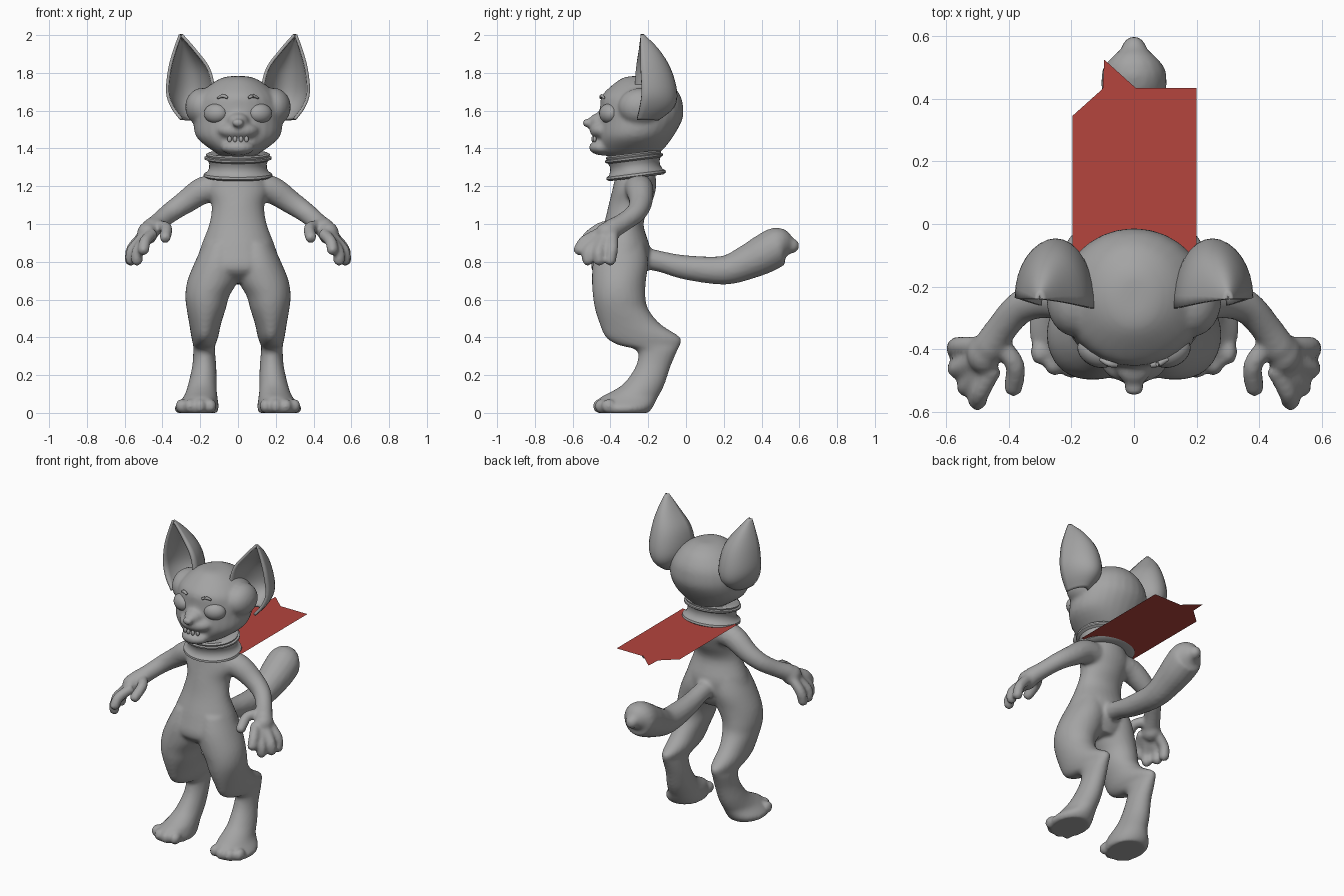
import bpy, bmesh, math
from mathutils import Vector, Matrix

if "Cube" in bpy.data.objects:
    bpy.data.objects.remove(bpy.data.objects["Cube"])

def material(name, col):
    m = bpy.data.materials.new(name)
    m.diffuse_color = (*col, 1)
    m.use_nodes = True
    m.node_tree.nodes["Principled BSDF"].inputs["Base Color"].default_value = m.diffuse_color
    return m

GREY = material("grey_fur", (0.37, 0.37, 0.37))
RED = material("red_cloth", (0.46, 0.058, 0.048))

def finish(bm, name, mat, smooth=True, angle=50):
    bmesh.ops.recalc_face_normals(bm, faces=bm.faces[:])
    me = bpy.data.meshes.new(name)
    bm.to_mesh(me)
    bm.free()
    me.materials.append(mat)
    for p in me.polygons:
        p.use_smooth = smooth
    if smooth:
        me.set_sharp_from_angle(angle=math.radians(angle))
    ob = bpy.data.objects.new(name, me)
    bpy.context.collection.objects.link(ob)
    return ob

def spline(pts, n=4):
    """Catmull-Rom interpolation of tuples of any length."""
    v = [Vector(p) for p in pts]
    out = []
    for i in range(len(v) - 1):
        a, b, c, d = v[max(i - 1, 0)], v[i], v[i + 1], v[min(i + 2, len(v) - 1)]
        for k in range(n):
            t = k / n
            out.append(0.5 * (2 * b + (c - a) * t + (2 * a - 5 * b + 4 * c - d) * t * t
                              + (3 * b - a - 3 * c + d) * t ** 3))
    return out + [v[-1]]

def skin(bm, rings):
    rows = [[bm.verts.new(p) for p in r] for r in rings]
    n = len(rows[0])
    for a, b in zip(rows, rows[1:]):
        for i in range(n):
            bm.faces.new((a[i], a[(i + 1) % n], b[(i + 1) % n], b[i]))
    bm.faces.new(rows[0])
    bm.faces.new(rows[-1])

def stack(bm, rows, s=1, n=28):
    """Horizontal ellipses: z, x min, x max, y front, y back."""
    rings = []
    for z, x0, x1, y0, y1 in spline(rows):
        rings.append([(s * ((x0 + x1) / 2 + (x1 - x0) / 2 * math.cos(2 * math.pi * i / n)),
                       (y0 + y1) / 2 + (y1 - y0) / 2 * math.sin(2 * math.pi * i / n), z)
                      for i in range(n)])
    skin(bm, rings)

def ball(bm, c, r, s=1, rz=0):
    m = (Matrix.Translation((s * c[0], c[1], c[2])) @ Matrix.Rotation(s * rz, 4, 'Z')
         @ Matrix.Diagonal((*r, 1)))
    bmesh.ops.create_uvsphere(bm, u_segments=24, v_segments=14, radius=1, matrix=m)

def tube(bm, pts, s=1, n=16):
    """Round limb along x, y, z, radius with a rounded tip."""
    P = spline([(s * p[0], *p[1:]) for p in pts])
    rings = []
    for i, p in enumerate(P):
        d = (P[min(i + 1, len(P) - 1)] - P[max(i - 1, 0)]).to_3d().normalized()
        u = d.cross(Vector((1, 0.2, 0.1))).normalized()
        w = d.cross(u)
        rings.append([p.to_3d() + p[3] * (u * math.cos(2 * math.pi * k / n)
                      + w * math.sin(2 * math.pi * k / n)) for k in range(n)])
    skin(bm, rings)
    e = P[-1]
    ball(bm, e.to_3d(), (e[3],) * 3)

# ---------- body: overlapping volumes fused into one skin ----------
bm = bmesh.new()
torso = [(.69, .10, -.42, -.24), (.76, .22, -.50, -.205), (.87, .20, -.48, -.19),
         (1.0, .152, -.435, -.225), (1.1, .14, -.41, -.185), (1.18, .165, -.39, -.16),
         (1.25, .14, -.375, -.16), (1.32, .10, -.36, -.17), (1.44, .10, -.36, -.17)]
stack(bm, [(z, -w, w, a, b) for z, w, a, b in torso])
head = [(1.355, .07, -.41, -.18), (1.385, .13, -.45, -.13), (1.46, .22, -.465, -.07),
        (1.55, .236, -.46, -.02), (1.62, .23, -.455, -.015), (1.68, .205, -.445, -.03),
        (1.74, .145, -.385, -.075), (1.775, .08, -.33, -.14), (1.783, .03, -.28, -.18)]
stack(bm, [(z, -w, w, a, b) for z, w, a, b in head])
# muzzle, bridge, nose, chin
ball(bm, (0, -.435, 1.495), (.11, .075, .05))
ball(bm, (0, -.45, 1.545), (.06, .065, .045))
ball(bm, (0, -.523, 1.535), (.034, .027, .022))
ball(bm, (0, -.44, 1.405), (.09, .075, .042))
# tail
tube(bm, [(0, -.27, .83, .06), (0, -.13, .80, .056), (0, 0, .77, .065), (0, .2, .755, .077),
          (0, .33, .80, .093), (0, .42, .845, .104), (0, .50, .888, .098), (0, .56, .885, .04)])
leg = [(0, .11, .325, -.465, -.20), (.03, .102, .335, -.48, -.175), (.08, .108, .292, -.455, -.15),
       (.115, .112, .275, -.39, -.13), (.16, .113, .262, -.325, -.11), (.25, .115, .242, -.265, -.08),
       (.33, .122, .237, -.26, -.045), (.36, .12, .238, -.36, -.03), (.40, .105, .247, -.425, -.03),
       (.47, .09, .258, -.457, -.135), (.55, .065, .272, -.482, -.20), (.62, .045, .279, -.493, -.215),
       (.70, .0, .268, -.498, -.212), (.80, -.02, .228, -.492, -.20), (.9, 0, .18, -.46, -.22)]
tips = [((.45, -.46, .95), (.49, -.535, .91), (.50, -.565, .865)),
        ((.48, -.45, .93), (.53, -.515, .86), (.535, -.52, .81)),
        ((.50, -.43, .93), (.56, -.46, .86), (.565, -.46, .81)),
        ((.50, -.39, .94), (.56, -.39, .87), (.57, -.40, .81)),
        ((.43, -.38, .99), (.38, -.45, .98), (.385, -.52, .93))]
for s in (1, -1):
    stack(bm, leg, s)
    for x, y in ((.145, -.44), (.20, -.455), (.255, -.445), (.30, -.41)):   # toes
        ball(bm, (x, y, .036), (.031, .04, .038), s)
    tube(bm, [(.08, -.26, 1.19, .08), (.18, -.245, 1.18, .074), (.28, -.24, 1.115, .062),
              (.36, -.265, 1.06, .054), (.42, -.33, 1.01, .05), (.46, -.39, .975, .054)], s)
    ball(bm, (.48, -.415, .95), (.055, .065, .06), s)                       # palm
    for f in tips:
        tube(bm, [(*p, .031) for p in f], s)
    ball(bm, (.19, -.24, 1.62), (.09, .12, .10), s)                         # ear root
body = finish(bm, "body", GREY)
r = body.modifiers.new("fuse", 'REMESH')
r.mode = 'VOXEL'
r.voxel_size = 0.011
r.use_smooth_shade = True
m = body.modifiers.new("soften", 'SMOOTH')
m.factor = 0.5
m.iterations = 6

# ---------- ears: cupped shells open to the front ----------
ear = [(2.0, .298, .306, -.24, -.24, -.23), (1.92, .228, .335, -.25, -.24, -.15),
       (1.82, .155, .362, -.265, -.24, -.088), (1.70, .13, .373, -.272, -.235, -.055),
       (1.62, .15, .348, -.28, -.245, -.07), (1.555, .20, .30, -.28, -.26, -.15)]
for s, side in ((1, "left"), (-1, "right")):
    bm = bmesh.new()
    n = 16
    rows = []
    for z, xi, xo, yi, yo, yb in spline(ear):
        row = []
        for k in range(n + 1):
            t = 0.5 - 0.5 * math.cos(math.pi * k / n)
            y = yi + (yo - yi) * t
            row.append(bm.verts.new((s * (xi + (xo - xi) * t),
                                     y + (yb - y) * math.sin(math.pi * k / n), z)))
        rows.append(row)
    for a, b in zip(rows, rows[1:]):
        for k in range(n):
            bm.faces.new((a[k], a[k + 1], b[k + 1], b[k]))
    ob = finish(bm, side + "_ear", GREY)
    sol = ob.modifiers.new("thickness", 'SOLIDIFY')
    sol.thickness = 0.016
    sol.offset = 0

# ---------- eyes, brows, teeth ----------
for s, side in ((1, "left"), (-1, "right")):
    bm = bmesh.new()
    ball(bm, (.118, -.408, 1.585), (.066, .048, .052), s, 0.45)
    finish(bm, side + "_eye", GREY)
    bm = bmesh.new()
    tube(bm, [(.055, -.452, 1.668, .007), (.08, -.446, 1.678, .010), (.105, -.434, 1.668, .006)], s, 8)
    finish(bm, side + "_brow", GREY)
bm = bmesh.new()
for x in (-.045, -.016, .016, .045):
    ball(bm, (x, -.497 + abs(x) * .3, 1.449), (.012, .009, .016))
finish(bm, "teeth", GREY)

# ---------- spool-shaped collar, tipped forward ----------
prof = [(.12, -.06), (.165, -.062), (.183, -.052), (.18, -.04), (.164, -.032), (.153, -.01),
        (.152, .012), (.16, .03), (.177, .038), (.178, .048), (.166, .052), (.170, .062),
        (.158, .07), (.115, .066)]
bm = bmesh.new()
n = 40
skin(bm, [[(q * math.cos(2 * math.pi * i / n), .87 * q * math.sin(2 * math.pi * i / n), z)
           for i in range(n)] for q, z in prof])
bm.transform(Matrix.Translation((0, -.27, 1.306)) @ Matrix.Rotation(.125, 4, 'X'))
finish(bm, "collar", GREY, angle=40)

# ---------- flat torn cape ----------
bm = bmesh.new()
edge = [(-.197, -.25), (.2, -.25), (.2, .435), (.103, .347), (.103, .435), (.005, .435),
        (-.095, .525), (-.1, .432), (-.197, .345)]
bm.faces.new([bm.verts.new((x, y, 1.268)) for x, y in edge])
bmesh.ops.triangulate(bm, faces=bm.faces[:])
finish(bm, "cape", RED, smooth=False)
